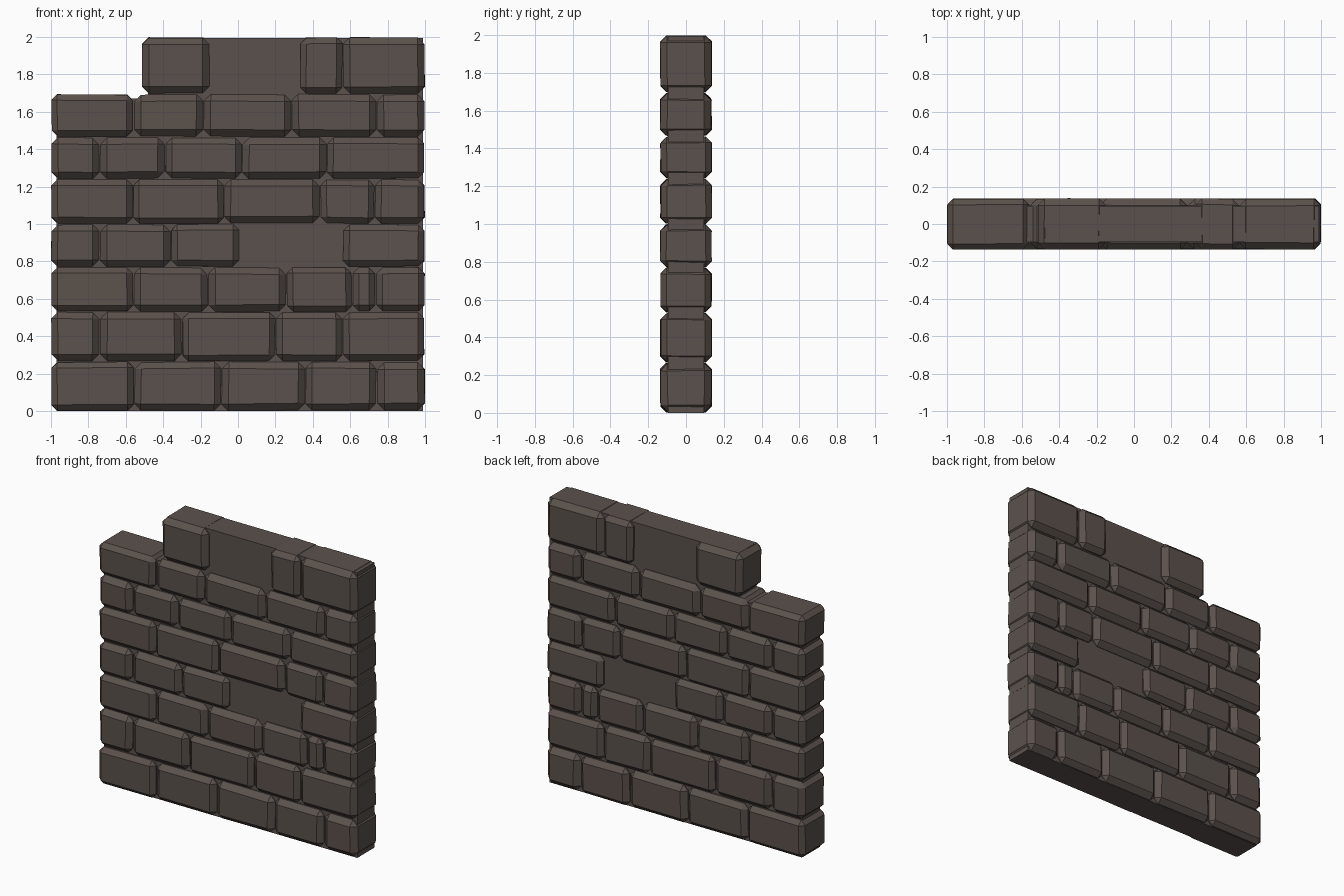
import bpy, bmesh, random
from mathutils import Vector

random.seed(4)
cube = bpy.data.objects.get("Cube")
if cube:
    bpy.data.objects.remove(cube)

# One dull brown stone colour
stone = bpy.data.materials.new("brown_stone")
stone.use_nodes = True
colour = (0.105, 0.083, 0.073, 1)
stone.diffuse_color = colour
bsdf = stone.node_tree.nodes["Principled BSDF"]
bsdf.inputs["Base Color"].default_value = colour
bsdf.inputs["Roughness"].default_value = 0.9


def block(name, low, high, chamfer=0.0, wobble=0.0):
    """Box between two corners, with chamfered edges and slightly uneven faces."""
    low, high = Vector(low), Vector(high)
    bm = bmesh.new()
    bmesh.ops.create_cube(bm, size=1)
    for v in bm.verts:
        v.co = (low + high) / 2 + v.co * (high - low)
        for axis in range(3):
            inward = 1 if v.co[axis] < (low[axis] + high[axis]) / 2 else -1
            v.co[axis] += inward * random.uniform(0, wobble)
    if chamfer:
        bmesh.ops.bevel(bm, geom=bm.edges[:], offset=chamfer, segments=1,
                        affect='EDGES', clamp_overlap=True)
    mesh = bpy.data.meshes.new(name)
    bm.to_mesh(mesh)
    bm.free()
    mesh.materials.append(stone)
    obj = bpy.data.objects.new(name, mesh)
    bpy.context.collection.objects.link(obj)


# Recessed core, seen in the joints and where bricks are missing
block("core_lower", (-0.97, -0.095, 0), (0.99, 0.095, 1.67))
block("core_upper", (-0.48, -0.095, 1.67), (0.99, 0.095, 1.995))

# Courses from the ground up: bed heights, then the brick joints of each course
beds = [0, 0.265, 0.53, 0.77, 1.0, 1.24, 1.465, 1.695, 2.0]
courses = [
    [-1, -0.555, -0.09, 0.36, 0.74, 1],
    [-1, -0.74, -0.30, 0.20, 0.56, 1],
    [-1, -0.56, -0.16, 0.26, 0.61, 0.735, 1],
    [-1, -0.74, -0.36, 0.01, 0.56, 1],
    [-1, -0.56, -0.075, 0.44, 0.73, 1],
    [-1, -0.74, -0.39, 0.02, 0.475, 1],
    [-1, -0.56, -0.185, 0.285, 0.74, 1],
    [-0.515, -0.15, 0.33, 0.56, 1],
]
missing = {(3, 3), (7, 1)}

for row, joints in enumerate(courses):
    for i, (left, right) in enumerate(zip(joints, joints[1:])):
        if (row, i) in missing:
            continue
        block(f"brick_{row + 1}_{i + 1}",
              (left, -0.138, beds[row]), (right, 0.138, beds[row + 1]),
              chamfer=min(random.uniform(0.03, 0.038), (right - left) * 0.25),
              wobble=0.006)
